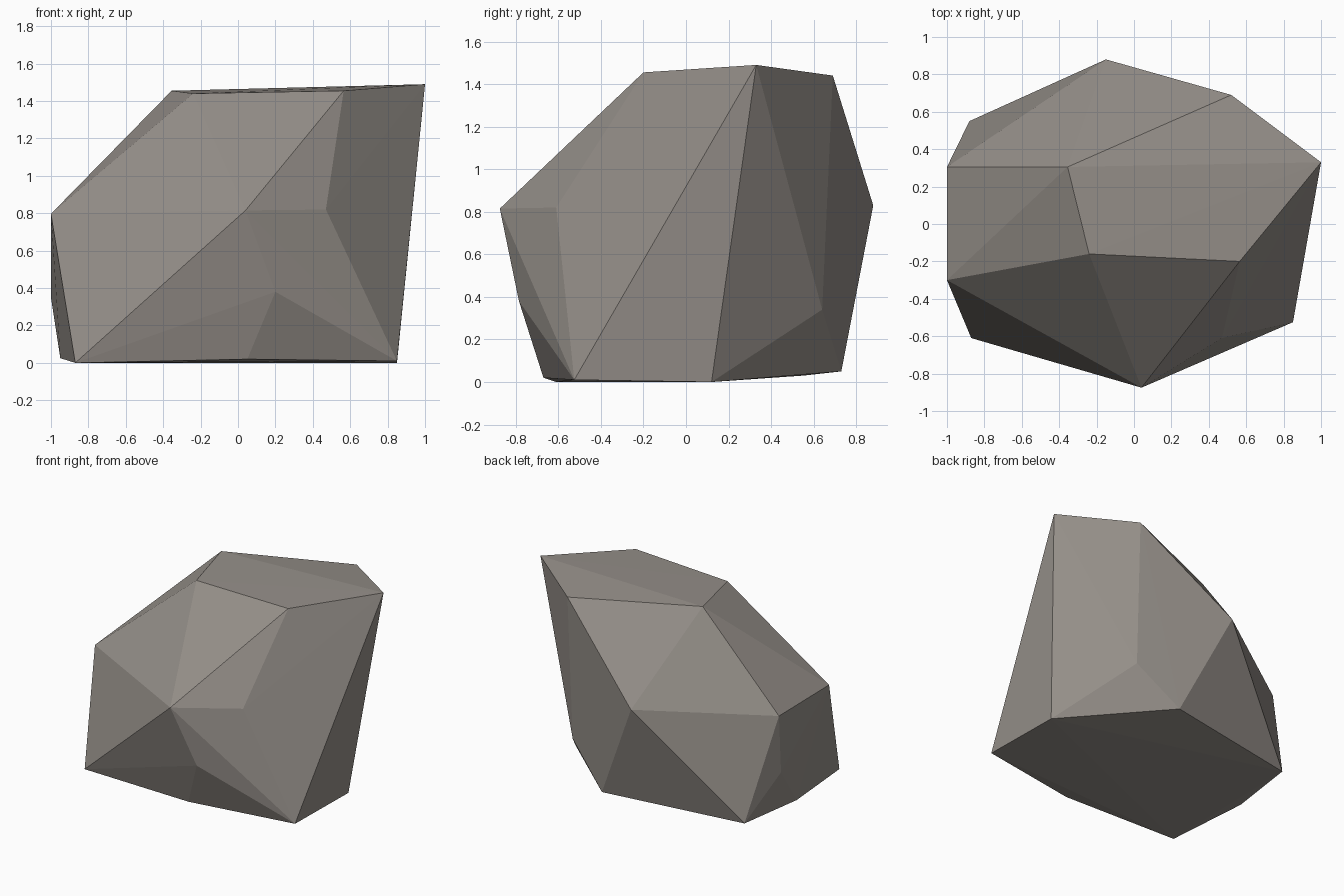
import bpy, bmesh

if "Cube" in bpy.data.objects:
    bpy.data.objects.remove(bpy.data.objects["Cube"])

# Single faceted boulder: convex hull over its corner rings
top_ring = [(-.355, .305, 1.455), (-.24, -.16, 1.44), (.565, -.2, 1.455),
            (1, .33, 1.49), (.52, .69, 1.44)]
upper_ring = [(-1, .305, .79), (-1, -.3, .797), (.04, -.875, .815),
              (.47, -.61, .82), (-.15, .88, .83)]
lower_ring = [(.2, -.785, .38), (.51, .64, .34), (-1, .28, .35)]
base_ring = [(-.87, -.61, 0), (.05, -.67, .02), (.85, -.525, .01), (.85, .12, 0),
             (.2, .73, .05), (-.88, .55, .03), (-.95, .02, .025)]

bm = bmesh.new()
for p in top_ring + upper_ring + lower_ring + base_ring:
    bm.verts.new(p)
bmesh.ops.convex_hull(bm, input=bm.verts[:])
bmesh.ops.recalc_face_normals(bm, faces=bm.faces[:])

mesh = bpy.data.meshes.new("boulder")
bm.to_mesh(mesh)
bm.free()

stone = bpy.data.materials.new("warm grey stone")
stone.diffuse_color = (.30, .275, .25, 1)
stone.use_nodes = True
stone.node_tree.nodes["Principled BSDF"].inputs["Base Color"].default_value = stone.diffuse_color
mesh.materials.append(stone)
rock = bpy.data.objects.new("boulder", mesh)
bpy.context.collection.objects.link(rock)
